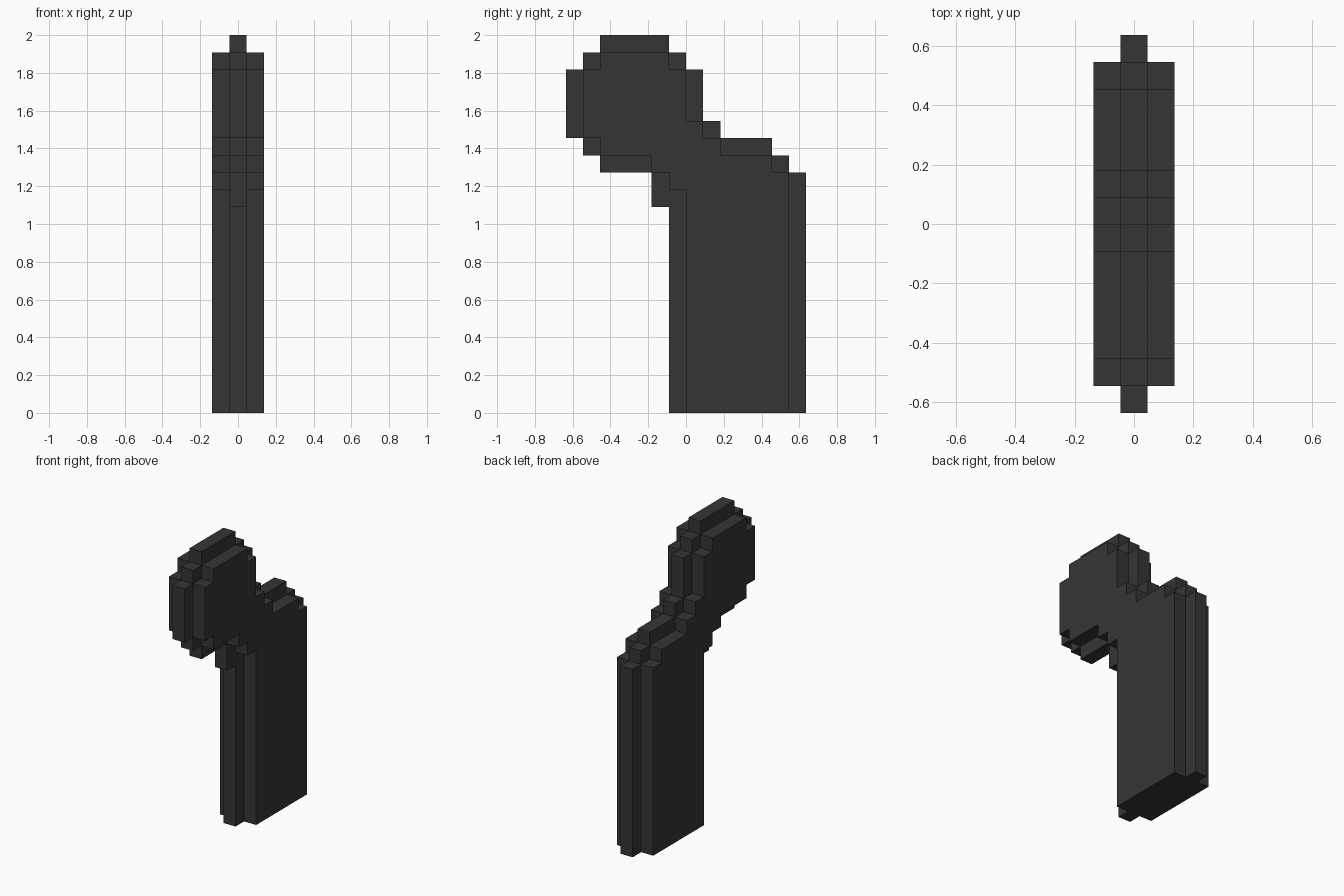
import bpy
import bmesh

cube = bpy.data.objects.get("Cube")
if cube:
    bpy.data.objects.remove(cube, do_unlink=True)

U = 2 / 22  # one block

charcoal = bpy.data.materials.new("charcoal")
charcoal.use_nodes = True
COLOUR = (0.036, 0.036, 0.036, 1)
charcoal.diffuse_color = COLOUR
charcoal.node_tree.nodes["Principled BSDF"].inputs["Base Color"].default_value = COLOUR


def outline(rows):
    """Stepped outline from rows of (bottom, top, front, back), in blocks."""
    path = [p for z0, z1, y0, _ in rows for p in ((y0, z0), (y0, z1))]
    path += [p for z0, z1, _, y1 in reversed(rows) for p in ((y1, z1), (y1, z0))]
    points = []
    for p in path:
        if points and points[-1] == p:
            points.pop()  # straight edge running through two rows
        else:
            points.append(p)
    return points


def slab(name, rows, width):
    """Extrude a stepped outline across x, centred."""
    bm = bmesh.new()
    face = bm.faces.new([bm.verts.new((-width / 2 * U, y * U, z * U))
                         for y, z in outline(rows)])
    extruded = bmesh.ops.extrude_face_region(bm, geom=[face], use_keep_orig=True)
    verts = [g for g in extruded["geom"] if isinstance(g, bmesh.types.BMVert)]
    bmesh.ops.translate(bm, verts=verts, vec=(width * U, 0, 0))
    bmesh.ops.recalc_face_normals(bm, faces=bm.faces)
    mesh = bpy.data.meshes.new(name)
    bm.to_mesh(mesh)
    bm.free()
    mesh.materials.append(charcoal)
    obj = bpy.data.objects.new(name, mesh)
    bpy.context.collection.objects.link(obj)
    return obj


# Thin centre layer: shaft, sloping shoulder and rounded head
bent_handle = slab("bent_handle", [
    (0, 12, -1, 7), (12, 14, -2, 7), (14, 15, -5, 6), (15, 16, -6, 5),
    (16, 17, -7, 2), (17, 20, -7, 1), (20, 21, -6, 0), (21, 22, -5, -1)], 1)

# Wider body, one block smaller around the edge
side_layers = slab("side_layers", [
    (0, 13, 0, 6), (13, 14, -1, 6), (14, 15, -2, 5), (15, 16, -5, 2),
    (16, 17, -6, 1), (17, 20, -6, 0), (20, 21, -5, -1)], 3)

# Merge both into one clean shell
union = bent_handle.modifiers.new("union", "BOOLEAN")
union.operation = "UNION"
union.solver = "EXACT"
union.object = side_layers
bpy.context.view_layer.objects.active = bent_handle
bpy.ops.object.modifier_apply(modifier=union.name)
bpy.data.objects.remove(side_layers, do_unlink=True)
